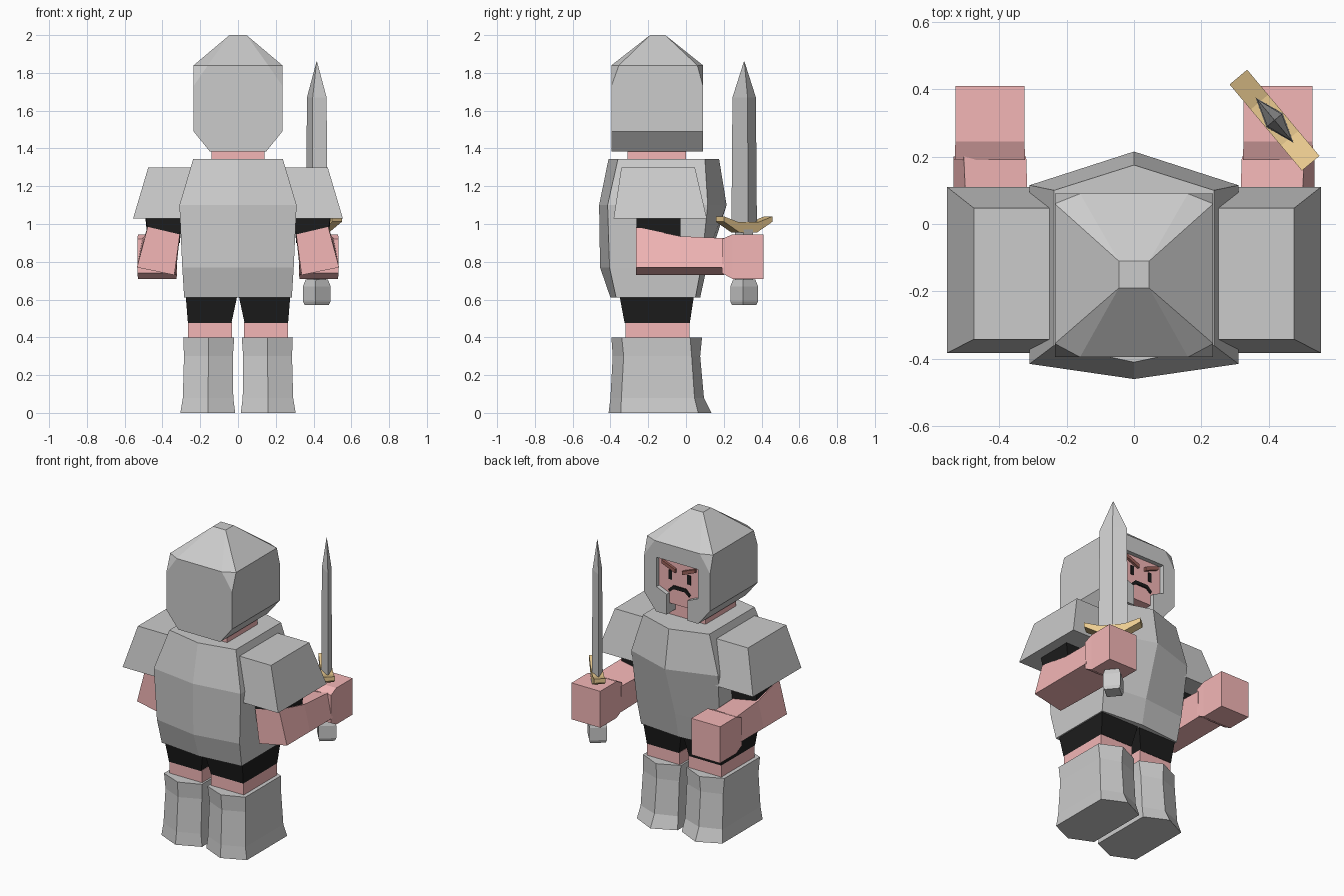
import bpy, bmesh, math
from mathutils import Matrix, Vector

if "Cube" in bpy.data.objects:
    bpy.data.objects.remove(bpy.data.objects["Cube"])


def material(name, rgb):
    m = bpy.data.materials.new(name)
    m.diffuse_color = (*rgb, 1)
    m.use_nodes = True
    m.node_tree.nodes["Principled BSDF"].inputs["Base Color"].default_value = m.diffuse_color
    return m


SKIN = material("skin", (0.9, 0.47, 0.47))
BLACK = material("black_cloth", (0.012, 0.012, 0.012))
GOLD = material("gold", (0.83, 0.6, 0.28))
BROWN = material("brow_brown", (0.33, 0.12, 0.1))


def finish(name, bm, mat=None, mirror=False):
    bmesh.ops.recalc_face_normals(bm, faces=bm.faces)
    me = bpy.data.meshes.new(name)
    bm.to_mesh(me)
    bm.free()
    ob = bpy.data.objects.new(name, me)
    bpy.context.collection.objects.link(ob)
    if mat:
        me.materials.append(mat)
    if mirror:
        ob.modifiers.new("mirror", 'MIRROR')
    return ob


def loft(name, sections, mat=None, mirror=False):
    """Skin closed loops of equal length and cap both ends."""
    bm = bmesh.new()
    rings = [[bm.verts.new(p) for p in s] for s in sections]
    n = len(rings[0])
    for a, b in zip(rings, rings[1:]):
        for i in range(n):
            j = (i + 1) % n
            bm.faces.new((a[i], a[j], b[j], b[i]))
    bm.faces.new(rings[0])
    bm.faces.new(rings[-1])
    return finish(name, bm, mat, mirror)


def rect(x0, x1, y0, y1, z):
    return [(x0, y0, z), (x1, y0, z), (x1, y1, z), (x0, y1, z)]


def hexa(x0, x1, yb_mid, yb, yf, yf_mid, z):
    c = (x0 + x1) / 2
    return [(x0, yb, z), (c, yb_mid, z), (x1, yb, z), (x1, yf, z), (c, yf_mid, z), (x0, yf, z)]


def plate(name, outline, y0, y1, mat=None, mirror=False):
    """Extrude an x-z outline along y."""
    return loft(name, [[(x, y, z) for x, z in outline] for y in (y0, y1)], mat, mirror)


# Helmet: faceted hull with clipped upper corners and a T-shaped face opening
bm = bmesh.new()
for s in (-1, 1):
    for y, inner in ((-0.395, -0.355), (0.09, 0.06)):
        for p in ((0.15, y, 1.385), (0.235, y, 1.49), (0.235, y, 1.73),
                  (0.235, inner, 1.84), (0.16, y, 1.84)):
            bm.verts.new((s * p[0], p[1], p[2]))
    for y in (-0.19, -0.11):
        bm.verts.new((s * 0.045, y, 2.0))
bmesh.ops.convex_hull(bm, input=bm.verts)
bmesh.ops.dissolve_limit(bm, angle_limit=0.02, verts=bm.verts, edges=bm.edges)
helmet = finish("helmet", bm)
half = [(0.075, 1.3), (0.075, 1.515), (0.148, 1.545), (0.148, 1.735)]
cutter = plate("face_opening_cutter", half + [(-x, z) for x, z in reversed(half)], -0.02, 0.2)
cutter.hide_render = True
cutter.hide_viewport = True
cut = helmet.modifiers.new("face_opening", 'BOOLEAN')
cut.object = cutter
cut.solver = 'EXACT'

# Head, neck and facial features
loft("head", [rect(-0.149, 0.149, -0.3, 0.062, z) for z in (1.45, 1.78)], SKIN)
loft("neck", [rect(-0.14, 0.14, -0.31, 0.0, z) for z in (1.3, 1.46)], SKIN)
plate("eye", [(0.055, 1.605), (0.08, 1.605), (0.08, 1.665), (0.055, 1.665)], 0.055, 0.066, BLACK, True)
plate("eyebrow", [(0.025, 1.66), (0.12, 1.7), (0.12, 1.722), (0.025, 1.685)], 0.055, 0.078, BROWN, True)
plate("moustache", [(0, 1.55), (0.04, 1.55), (0.07, 1.525), (0.078, 1.54), (0.045, 1.572), (0, 1.572)],
      0.055, 0.07, BLACK, True)

# Breastplate with a central ridge front and back
loft("breastplate", [hexa(-w, w, *ys, z) for w, ys, z in (
    (0.285, (-0.40, -0.37, 0.05, 0.075), 0.61),
    (0.295, (-0.455, -0.405, 0.08, 0.11), 0.77),
    (0.31, (-0.46, -0.415, 0.115, 0.215), 1.10),
    (0.237, (-0.41, -0.36, 0.1, 0.175), 1.345))])

# Shoulder guards
loft("shoulder_guard", [rect(0.24, 0.555, -0.383, 0.11, 1.03),
                        rect(0.22, 0.475, -0.342, 0.047, 1.30)], mirror=True)

# Sleeves, forearms tilted outward, fists
loft("sleeve", [[(0.308, -0.262, 0.94), (0.48, -0.262, 0.98), (0.48, -0.03, 0.93), (0.308, -0.03, 0.9)],
                rect(0.295, 0.492, -0.262, -0.03, 1.05)], BLACK, True)
loft("forearm", [[(x, y, z) for x, z in sec] for y, sec in (
    (-0.265, ((0.308, 0.945), (0.478, 0.985), (0.535, 0.77), (0.337, 0.73))),
    (-0.03, ((0.312, 0.9), (0.495, 0.935), (0.535, 0.77), (0.33, 0.73))),
    (0.2, ((0.32, 0.9), (0.505, 0.925), (0.535, 0.77), (0.325, 0.73))))], SKIN, True)
loft("fist", [[(x, y, z) for x, z in ((0.32 + i, z0), (0.535 - i, z0), (0.535 - i, z1), (0.32 + i, z1))]
              for y, i, z0, z1 in ((0.19, 0.003, 0.74, 0.92), (0.245, 0.005, 0.71, 0.945),
                                   (0.41, 0.005, 0.71, 0.945))], SKIN, True)

# Shorts, bare knees and boots
loft("shorts", [rect(0.035, 0.265, -0.325, 0.02, 0.475),
                rect(0.004, 0.277, -0.352, 0.042, 0.62)], BLACK, True)
loft("knee", [rect(0.032, 0.265, -0.32, 0.018, z) for z in (0.38, 0.48)], SKIN, True)
loft("boot", [hexa(x0, x1, *ys, z) for x0, x1, ys, z in (
    (0.015, 0.305, (-0.41, -0.345, 0.065, 0.135), 0.0),
    (0.025, 0.292, (-0.40, -0.342, 0.045, 0.095), 0.08),
    (0.027, 0.286, (-0.388, -0.33, 0.03, 0.075), 0.3),
    (0.02, 0.29, (-0.395, -0.34, 0.022, 0.085), 0.4))], mirror=True)

# Sword, modelled upright then turned in the grip
h = 0.088
sword = [
    loft("sword_blade", [[(-w, 0, z), (0, -t, z), (w, 0, z), (0, t, z)] for w, t, z in (
        (h, 0.032, 0.99), (h * 0.92, 0.028, 1.67), (0.002, 0.001, 1.86))]),
    plate("sword_guard", [(-0.167, 1.012), (-0.06, 0.955), (0.06, 0.955), (0.167, 1.012),
                          (0.167, 1.04), (0.07, 1.01), (-0.07, 1.01), (-0.167, 1.04)], -0.034, 0.034, GOLD),
    loft("sword_handle", [rect(-0.034, 0.034, -0.034, 0.034, z) for z in (0.68, 0.97)]),
    loft("sword_pommel", [rect(-r, r, -r, r, z) for r, z in (
        (0.045, 0.57), (0.052, 0.59), (0.052, 0.67), (0.042, 0.705))]),
]
turn = Matrix.Translation(Vector((0.417, 0.308, 0))) @ Matrix.Rotation(math.radians(-50), 4, 'Z')
for part in sword:
    part.data.transform(turn)
